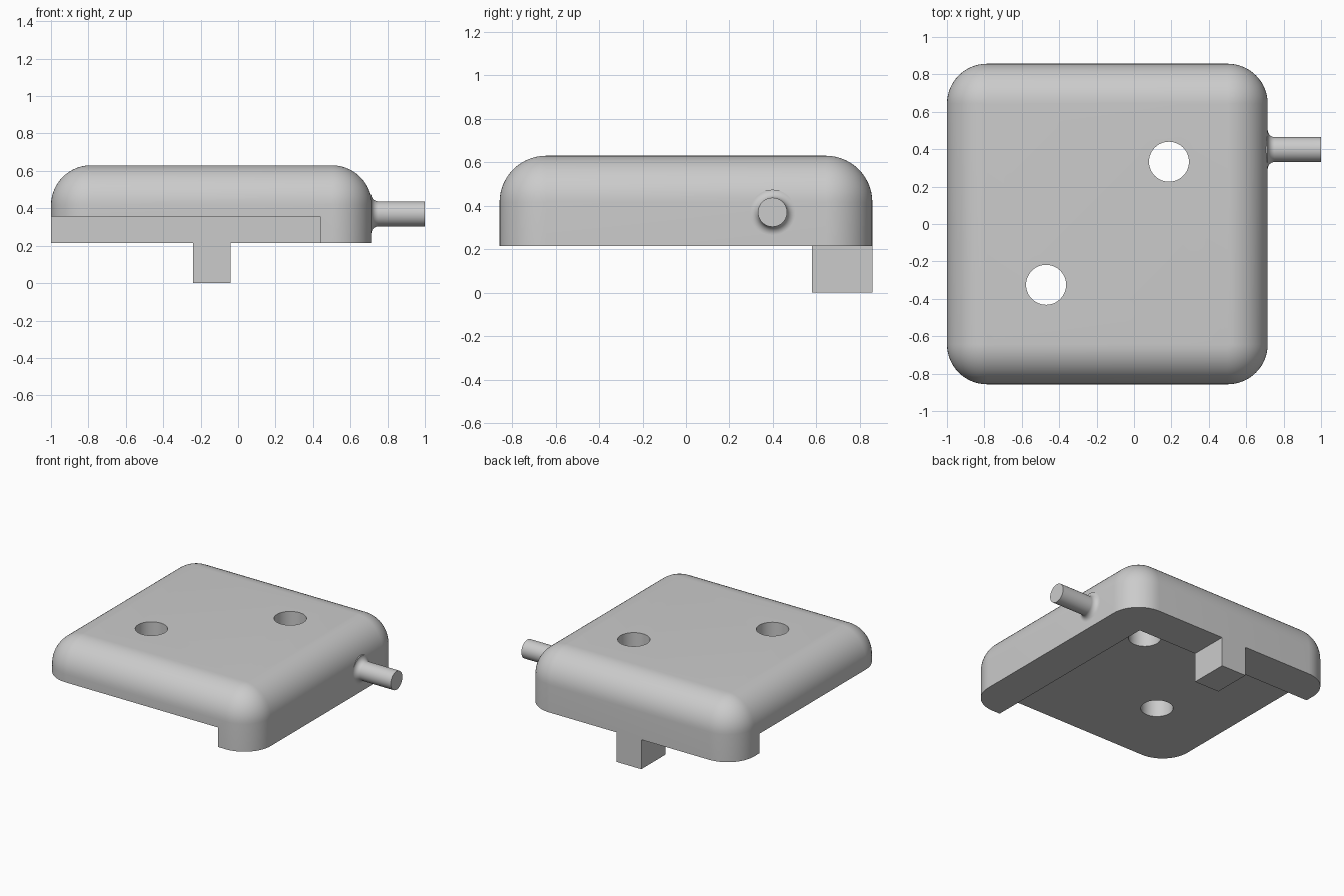
import bpy, bmesh, math
from math import sin, cos, pi

cube = bpy.data.objects.get("Cube")
if cube:
    bpy.data.objects.remove(cube, do_unlink=True)

grey = bpy.data.materials.new("plain_grey")
grey.use_nodes = True
GREY = (0.6, 0.6, 0.6, 1)
grey.diffuse_color = GREY
grey.node_tree.nodes["Principled BSDF"].inputs["Base Color"].default_value = GREY

X0, X1, Y = -1.0, 0.715, 0.857       # housing extents
LOW, TOP, R = 0.215, 0.63, 0.214     # rim height, top height, edge radius
WALL = 0.277                         # skirt thickness


def add_object(name, bm):
    bmesh.ops.recalc_face_normals(bm, faces=bm.faces)
    mesh = bpy.data.meshes.new(name)
    bm.to_mesh(mesh)
    bm.free()
    mesh.materials.append(grey)
    obj = bpy.data.objects.new(name, mesh)
    bpy.context.collection.objects.link(obj)
    return obj


def loft(rings):
    """Skin a stack of equal-length rings and cap both ends."""
    bm = bmesh.new()
    loops = [[bm.verts.new(p) for p in ring] for ring in rings]
    n = len(loops[0])
    for a, b in zip(loops, loops[1:]):
        for i in range(n):
            j = (i + 1) % n
            bm.faces.new((a[i], a[j], b[j], b[i]))
    bm.faces.new(loops[0])
    bm.faces.new(loops[-1])
    bmesh.ops.remove_doubles(bm, verts=bm.verts, dist=0.0001)
    return bm


def box(name, lo, hi):
    bm = bmesh.new()
    bmesh.ops.create_cube(bm, size=1)
    for v in bm.verts:
        v.co = [(a + b) / 2 + c * (b - a) for a, b, c in zip(lo, hi, v.co)]
    return add_object(name, bm)


def circle(r, n):
    return [(r * cos(2 * pi * i / n), r * sin(2 * pi * i / n)) for i in range(n)]


def smooth(obj):
    bpy.ops.object.select_all(action='DESELECT')
    obj.select_set(True)
    bpy.context.view_layer.objects.active = obj
    bpy.ops.object.shade_smooth_by_angle(angle=math.radians(30))


def cut(obj, cutter):
    mod = obj.modifiers.new("cut", 'BOOLEAN')
    mod.operation, mod.solver, mod.object = 'DIFFERENCE', 'EXACT', cutter
    bpy.context.view_layer.objects.active = obj
    bpy.ops.object.modifier_apply(modifier=mod.name)
    bpy.data.objects.remove(cutter, do_unlink=True)


# Housing: rounded rectangle whose corners close to a sphere at the top
SEG = 14


def outline(r, z):
    centres = [(X1 - R, Y - R), (X0 + R, Y - R), (X0 + R, R - Y), (X1 - R, R - Y)]
    return [(cx + r * cos(a), cy + r * sin(a), z)
            for k, (cx, cy) in enumerate(centres)
            for a in [(k + i / SEG) * pi / 2 for i in range(SEG + 1)]]


arc = [i / SEG * pi / 2 for i in range(SEG + 1)]
housing = add_object("housing", loft(
    [outline(R, LOW)] + [outline(R * cos(a), TOP - R + R * sin(a)) for a in arc]))

# Recess beneath, leaving a skirt along the left and back sides
cut(housing, box("recess_cutter", (-1.5, -1.5, 0), (X1 - WALL, Y - WALL, 0.357)))

# Two through holes
for hx, hy in ((0.187, 0.333), (-0.47, -0.325)):
    rings = [[(hx + x, hy + y, z) for x, y in circle(0.107, 48)] for z in (0.1, 0.9)]
    cut(housing, add_object("hole_cutter", loft(rings)))
smooth(housing)

# Tab hanging from the back skirt
box("back_tab", (-0.24, Y - WALL, 0), (-0.04, Y, LOW))

# Side rod with a small flared root
PIN, FLARE = 0.067, 0.037
profile = [(X1 - 0.03, PIN + FLARE)]
profile += [(X1 + FLARE * (1 - cos(a)), PIN + FLARE * (1 - sin(a))) for a in arc]
profile.append((1.0, PIN))
rod = add_object("side_rod", loft(
    [[(x, 0.398 + u, 0.37 + v) for u, v in circle(r, 40)] for x, r in profile]))
smooth(rod)
